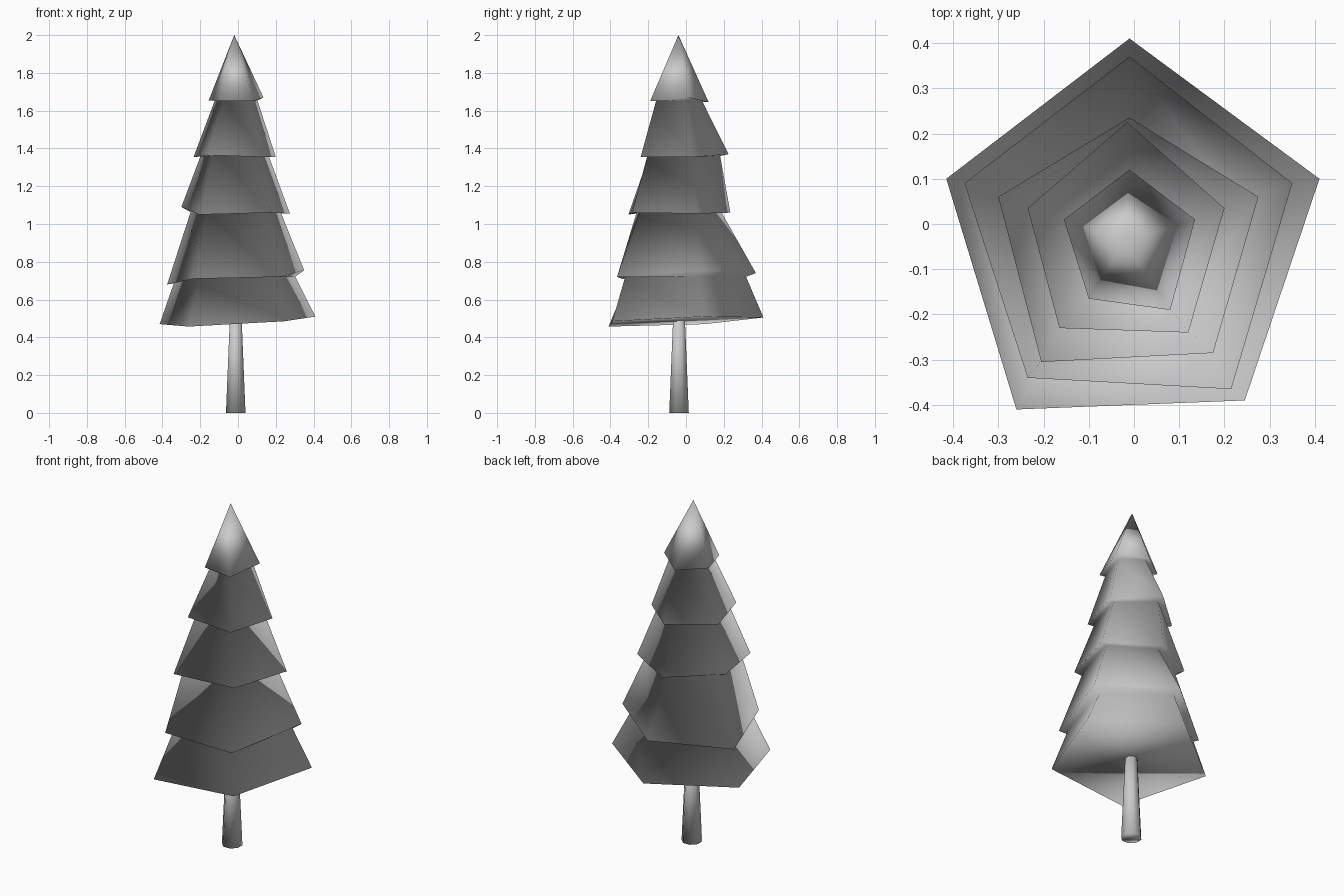
import bpy, bmesh
from math import sin, cos, pi
from mathutils import Vector

cube = bpy.data.objects.get("Cube")
if cube:
    bpy.data.objects.remove(cube)

grey = bpy.data.materials.new("plain grey")
grey.use_nodes = True
colour = (0.6, 0.6, 0.6, 1)
grey.diffuse_color = colour
grey.node_tree.nodes["Principled BSDF"].inputs["Base Color"].default_value = colour


def finish(name, bm):
    """Turn a bmesh into a smooth shaded object."""
    bmesh.ops.recalc_face_normals(bm, faces=bm.faces)
    for face in bm.faces:
        face.smooth = True
    mesh = bpy.data.meshes.new(name)
    bm.to_mesh(mesh)
    bm.free()
    mesh.materials.append(grey)
    obj = bpy.data.objects.new(name, mesh)
    bpy.context.collection.objects.link(obj)
    return obj


def bridge(bm, lower, upper):
    n = len(lower)
    for i in range(n):
        j = (i + 1) % n
        bm.faces.new((lower[i], lower[j], upper[j], upper[i]))


# Foliage: uneven five-cornered skirts, lowest first, corners from the back round by the left
tiers = [
    [(-.01, .41, .505), (.41, .10, .51), (.245, -.39, .485), (-.26, -.41, .457), (-.415, .10, .47)],
    [(-.01, .37, .74), (.35, .09, .755), (.215, -.365, .72), (-.235, -.34, .71), (-.375, .09, .68)],
    [(-.01, .235, 1.06), (.275, .06, 1.055), (.175, -.285, 1.06), (-.205, -.305, 1.05), (-.30, .06, 1.09)],
    [(-.015, .225, 1.37), (.20, .035, 1.355), (.12, -.24, 1.355), (-.165, -.23, 1.365), (-.235, .035, 1.355)],
    [(-.01, .12, 1.645), (.135, .01, 1.67), (.08, -.19, 1.65), (-.10, -.165, 1.65), (-.155, .01, 1.655)],
]
tucks = [.87, .83, .83, .78]  # how far each skirt's underside draws in

bm = bmesh.new()
rings = [[bm.verts.new(p) for p in tier] for tier in tiers]
bm.faces.new(rings[0])
for lower, upper, tuck in zip(rings, rings[1:], tucks):
    centre = sum((v.co for v in upper), Vector()) / len(upper)
    neck = []
    for v in upper:
        p = centre + (v.co - centre) * tuck
        p.z = centre.z
        neck.append(bm.verts.new(p))
    bridge(bm, lower, neck)
    bridge(bm, neck, upper)
tip = bm.verts.new((-.02, -.04, 2))
top = rings[-1]
for i in range(len(top)):
    bm.faces.new((top[i], top[(i + 1) % len(top)], tip))
finish("foliage", bm)

# Trunk: tapered column running up into the foliage
bm = bmesh.new()
sides = 8
ends = []
for radius, z in ((.056, 0), (.032, .54)):
    angles = [2 * pi * (i + .5) / sides for i in range(sides)]
    ends.append([bm.verts.new((-.012 + radius * cos(a), -.037 + radius * sin(a), z)) for a in angles])
bridge(bm, *ends)
for ring in ends:
    bm.faces.new(ring)
finish("trunk", bm)
